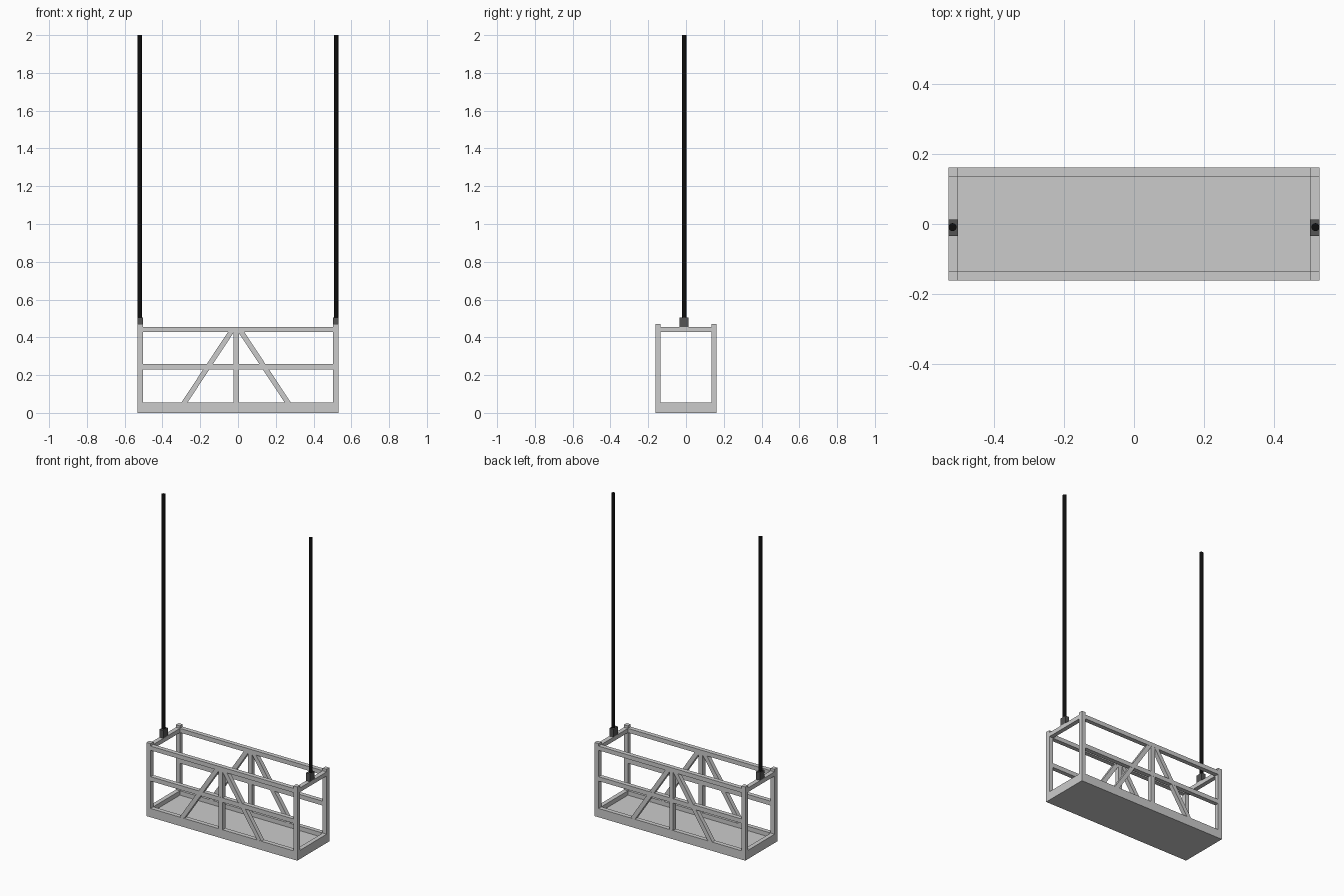
import bpy, math
from mathutils import Vector

if "Cube" in bpy.data.objects:
    bpy.data.objects.remove(bpy.data.objects["Cube"])

L, W, T = 0.532, 0.162, 0.028      # half length, half width, tube size
PX, PY = L - T / 2, W - T / 2      # tube centre lines


def material(name, c):
    m = bpy.data.materials.new(name)
    m.diffuse_color = (c, c, c, 1)
    m.use_nodes = True
    m.node_tree.nodes["Principled BSDF"].inputs["Base Color"].default_value = m.diffuse_color
    return m


black = material("black_cable", 0.004)
dark = material("dark_metal", 0.09)


def box(name, lo, hi, mat=None):
    lo, hi = Vector(lo), Vector(hi)
    bpy.ops.mesh.primitive_cube_add(size=1, location=(lo + hi) / 2)
    o = bpy.context.object
    o.name = name
    o.scale = hi - lo
    bpy.ops.object.transform_apply(location=False, rotation=False, scale=True)
    if mat:
        o.data.materials.append(mat)
    return o


def brace(name, a, b, size):
    # square tube between two points in an XZ plane
    a, b = Vector(a), Vector(b)
    d = b - a
    o = box(name, (-size / 2, -size / 2, -d.length / 2), (size / 2, size / 2, d.length / 2))
    o.location = (a + b) / 2
    o.rotation_euler = (0, math.atan2(d.x, d.z), 0)


# floor panel
box("floor_panel", (-L + T, -W + T, 0), (L - T, W - T, 0.028))

# long sides: toe board, rails, centre post and braces
for s, side in ((-1, "front"), (1, "back")):
    y0, y1 = sorted((s * W, s * (W - T)))
    box(side + "_toe_board", (-L, y0, 0), (L, y1, 0.056))
    box(side + "_top_rail", (-L + T, y0, 0.427), (L - T, y1, 0.454))
    box(side + "_mid_rail", (-L + T, y0, 0.231), (L - T, y1, 0.259))
    box(side + "_centre_post", (-0.023, y0 + 0.0005, 0.05), (0.005, y1 - 0.0005, 0.44))
    for k, hand in ((-1, "left"), (1, "right")):
        brace(f"{side}_{hand}_brace", (-0.01 + k * 0.28, s * PY, 0.045),
              (-0.01 + k * 0.022, s * PY, 0.436), T - 0.001)

# short ends: toe board, top rail, corner posts, cable clamp and cable
for s, end in ((-1, "left"), (1, "right")):
    x0, x1 = sorted((s * L, s * (L - T)))
    box(end + "_toe_board", (x0, -W + T, 0), (x1, W - T, 0.056))
    box(end + "_top_rail", (x0, -W + T, 0.427), (x1, W - T, 0.454))
    for t, side in ((-1, "front"), (1, "back")):
        y0, y1 = sorted((t * W, t * (W - T)))
        box(f"{end}_{side}_post", (x0, y0, 0.056), (x1, y1, 0.47))
    box(end + "_cable_clamp", (x0, -0.034, 0.454), (x1, 0.013, 0.504), dark)
    bpy.ops.mesh.primitive_cylinder_add(vertices=16, radius=0.0115, depth=1.5,
                                        location=(s * 0.520, -0.009, 1.25))
    cable = bpy.context.object
    cable.name = end + "_cable"
    cable.data.materials.append(black)
    bpy.ops.object.shade_smooth_by_angle()
